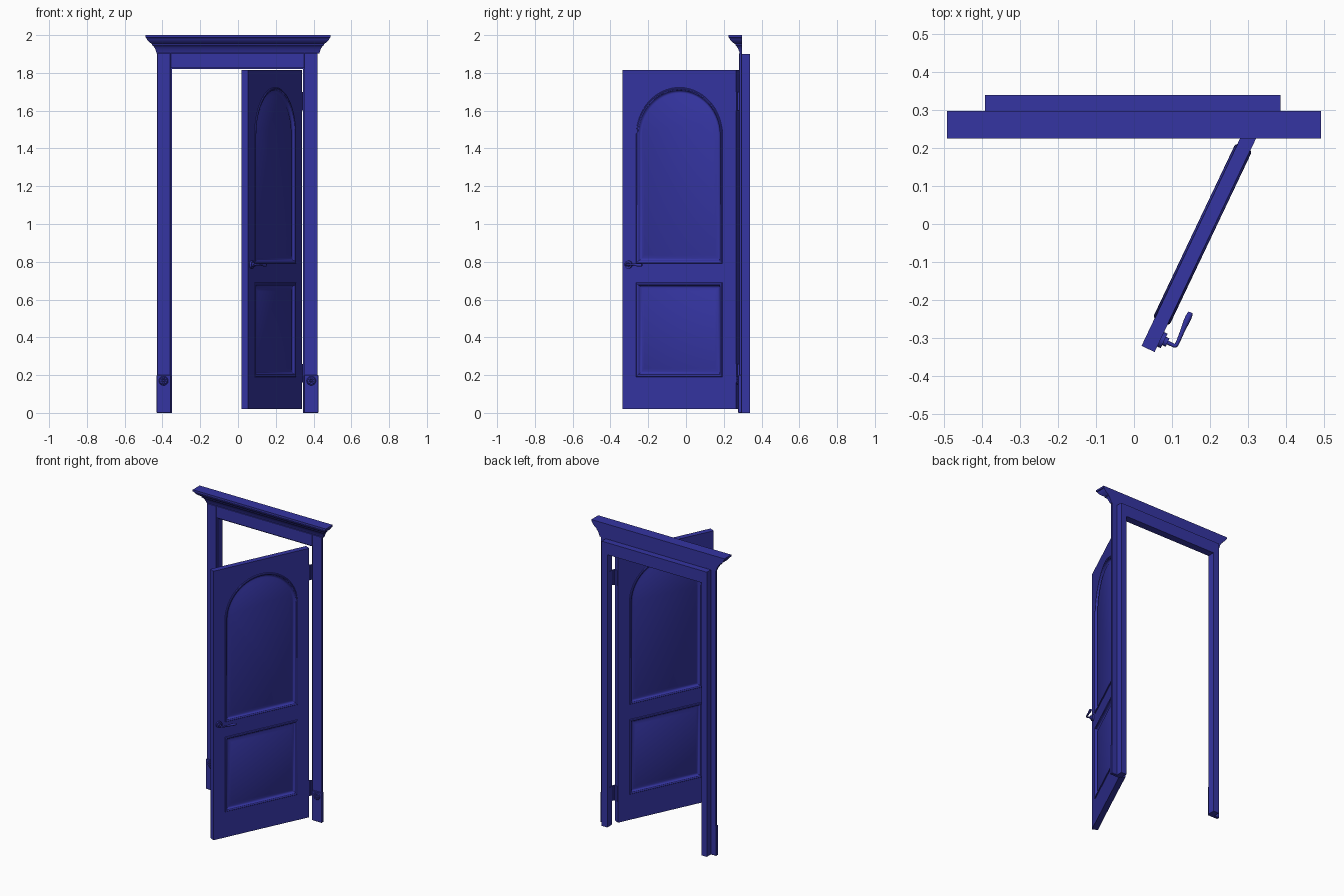
import bpy, bmesh, math
from mathutils import Matrix, Vector

if "Cube" in bpy.data.objects:
    bpy.data.objects.remove(bpy.data.objects["Cube"])

blue = bpy.data.materials.new("blue_paint")
blue.diffuse_color = (0.035, 0.035, 0.36, 1)
blue.use_nodes = True
blue.node_tree.nodes["Principled BSDF"].inputs["Base Color"].default_value = blue.diffuse_color
CX = -0.003                       # centre of the door opening
DOOR_W, DOOR_T, STILE = 0.666, 0.038, 0.08
# door swung open: local x runs from handle edge to hinge edge, local -y is the handle face
DOOR = Matrix.Translation((0.037, -0.328, 0)) @ Matrix.Rotation(math.radians(64.6), 4, 'Z')


def finish(name, bm, M=None, smooth=False):
    bmesh.ops.recalc_face_normals(bm, faces=bm.faces)
    me = bpy.data.meshes.new(name)
    bm.to_mesh(me)
    bm.free()
    ob = bpy.data.objects.new(name, me)
    bpy.context.collection.objects.link(ob)
    me.materials.append(blue)
    if M:
        ob.matrix_world = M
    if smooth:
        bpy.ops.object.select_all(action='DESELECT')
        ob.select_set(True)
        bpy.context.view_layer.objects.active = ob
        bpy.ops.object.shade_smooth_by_angle(angle=math.radians(35))
    return ob


def box(name, x0, x1, y0, y1, z0, z1, M=None, bevel=0):
    bm = bmesh.new()
    S = Matrix.Diagonal((x1 - x0, y1 - y0, z1 - z0, 1))
    T = Matrix.Translation(((x0 + x1) / 2, (y0 + y1) / 2, (z0 + z1) / 2))
    bmesh.ops.create_cube(bm, size=1, matrix=T @ S)
    if bevel:
        bmesh.ops.bevel(bm, geom=bm.edges[:], offset=bevel, segments=1, affect='EDGES')
    return finish(name, bm, M)


def loft(name, rings, M=None, smooth=False):
    bm = bmesh.new()
    vs = [[bm.verts.new(p) for p in r] for r in rings]
    n = len(vs[0])
    for a, b in zip(vs, vs[1:]):
        for i in range(n):
            bm.faces.new((a[i], a[(i + 1) % n], b[(i + 1) % n], b[i]))
    bm.faces.new(vs[0])
    bm.faces.new(vs[-1])
    return finish(name, bm, M, smooth)


def add_disc(bm, c, r1, r2, depth, seg=24, axis='y'):
    R = Matrix.Rotation(math.pi / 2, 4, 'X') if axis == 'y' else Matrix()
    bmesh.ops.create_cone(bm, cap_ends=True, segments=seg, radius1=r1, radius2=r2,
                          depth=depth, matrix=Matrix.Translation(c) @ R)


# frame: jambs, casings, plinth blocks and rosettes on both sides
for side, s in (("left", -1), ("right", 1)):
    def span(a, b):
        return sorted((CX + s * a, CX + s * b))
    box(f"{side}_jamb", *span(0.347, 0.388), 0.29, 0.339, 0, 1.90)
    box(f"{side}_casing", *span(0.354, 0.425), 0.281, 0.297, 0, 1.905, bevel=0.002)
    box(f"{side}_plinth", *span(0.353, 0.428), 0.276, 0.297, 0, 0.20, bevel=0.002)
    bm = bmesh.new()
    c = Vector((CX + s * 0.391, 0.274, 0.17))
    add_disc(bm, c, 0.025, 0.022, 0.005)
    for i in range(8):
        a = i * math.pi / 4
        off = Vector((math.cos(a) * 0.014, -0.003, math.sin(a) * 0.014))
        M = Matrix.Translation(c + off) @ Matrix.Rotation(-a, 4, 'Y') @ Matrix.Diagonal((1, 0.5, 0.6, 1))
        bmesh.ops.create_uvsphere(bm, u_segments=8, v_segments=6, radius=0.008, matrix=M)
    bmesh.ops.create_uvsphere(bm, u_segments=10, v_segments=6, radius=0.006,
                              matrix=Matrix.Translation(c + Vector((0, -0.002, 0))))
    finish(f"{side}_rosette", bm, smooth=True)

# frame head
box("head_jamb", CX - 0.347, CX + 0.347, 0.29, 0.339, 1.82, 1.90)
box("head_casing", CX - 0.354, CX + 0.354, 0.282, 0.297, 1.825, 1.905, bevel=0.002)

# cornice: (projection, height) profile wrapped around front and ends
profile = [(0, 1.903), (0.003, 1.912), (0.008, 1.926), (0.015, 1.938), (0.021, 1.945),
           (0.024, 1.946), (0.024, 1.952), (0.033, 1.958), (0.044, 1.967), (0.052, 1.977),
           (0.056, 1.986), (0.061, 1.988), (0.061, 2.0)]
loft("cornice", [[(-0.43 - p, 0.297, z), (-0.43 - p, 0.285 - p, z),
                  (0.43 + p, 0.285 - p, z), (0.43 + p, 0.297, z)] for p, z in profile], smooth=True)

# door stiles and rails
h = DOOR_T / 2
hr = h - 0.0006
x0, x1 = STILE, DOOR_W - STILE
box("handle_stile", 0, x0, -h, h, 0.02, 1.815, DOOR)
box("hinge_stile", x1, DOOR_W, -h, h, 0.02, 1.815, DOOR)
box("bottom_rail", x0, x1, -hr, hr, 0.02, 0.19, DOOR)
box("middle_rail", x0, x1, -hr, hr, 0.69, 0.79, DOOR)

# arched top rail
SPRING, N = 1.47, 28
mid = DOOR_W / 2


def outline(z0, z1, off, arched):
    a, b = x0 + off, x1 - off
    if not arched:
        return [(a, z0 + off), (b, z0 + off), (b, z1 - off), (a, z1 - off)]
    r = (b - a) / 2
    arc = [(mid + r * math.cos(math.pi * i / N), SPRING + r * math.sin(math.pi * i / N)) for i in range(N + 1)]
    return [(a, z0 + off), (b, z0 + off)] + arc


arc = outline(0.79, 0, 0, True)[2:]
bm = bmesh.new()
cols = [[bm.verts.new(p) for p in ((x, -hr, z), (x, -hr, 1.815), (x, hr, 1.815), (x, hr, z))] for x, z in arc]
for a, b in zip(cols, cols[1:]):
    for j in range(4):
        bm.faces.new((a[j], a[(j + 1) % 4], b[(j + 1) % 4], b[j]))
finish("arched_top_rail", bm, DOOR)

# moulded panels, same relief on both faces: (inset, height above face)
relief = [(0, 0), (0.003, 0.004), (0.008, 0.005), (0.014, 0.002), (0.018, -0.006),
          (0.024, -0.010), (0.030, -0.010), (0.046, -0.003)]
for name, z0, z1, arched in (("upper_panel", 0.79, 1.723, True), ("lower_panel", 0.19, 0.69, False)):
    def ring(off, y):
        return [(x, y, z) for x, z in outline(z0, z1, off, arched)]
    front = [ring(o, -h - d) for o, d in reversed(relief)]
    back = [ring(o, h + d) for o, d in relief]
    loft(name, front + back, DOOR, smooth=True)

# lever handle
bm = bmesh.new()
add_disc(bm, (0.037, -h - 0.005, 0.785), 0.021, 0.021, 0.010)
add_disc(bm, (0.037, -h - 0.014, 0.785), 0.012, 0.012, 0.012)
finish("handle_rose", bm, DOOR, smooth=True)

cu = bpy.data.curves.new("lever", 'CURVE')
cu.dimensions = '3D'
cu.bevel_depth = 0.005
cu.bevel_resolution = 3
cu.use_fill_caps = True
path = [(0.037, -0.024, 0.785, 1.1), (0.037, -0.050, 0.785, 1), (0.037, -0.063, 0.785, 1),
        (0.052, -0.063, 0.785, 1), (0.085, -0.061, 0.784, 1.2), (0.122, -0.060, 0.783, 1.9),
        (0.134, -0.060, 0.782, 1.3)]
sp = cu.splines.new('NURBS')
sp.points.add(len(path) - 1)
for pt, (x, y, z, r) in zip(sp.points, path):
    pt.co = (x, y, z, 1)
    pt.radius = r
sp.order_u = 3
sp.use_endpoint_u = True
sp.resolution_u = 5
lever = bpy.data.objects.new("handle_lever", cu)
bpy.context.collection.objects.link(lever)
lever.matrix_world = DOOR
cu.materials.append(blue)

# hinges: knuckle, leaf on the door edge and leaf on the jamb
for name, z in (("lower", 0.21), ("upper", 1.65)):
    bm = bmesh.new()
    add_disc(bm, (0.337, 0.278, z), 0.006, 0.006, 0.10, 12, 'z')
    finish(f"{name}_hinge_knuckle", bm, smooth=True)
    box(f"{name}_hinge_jamb_leaf", 0.341, 0.345, 0.278, 0.318, z - 0.05, z + 0.05)
    box(f"{name}_hinge_door_leaf", DOOR_W - 0.001, DOOR_W + 0.003, -0.018, 0.014, z - 0.05, z + 0.05, DOOR)
